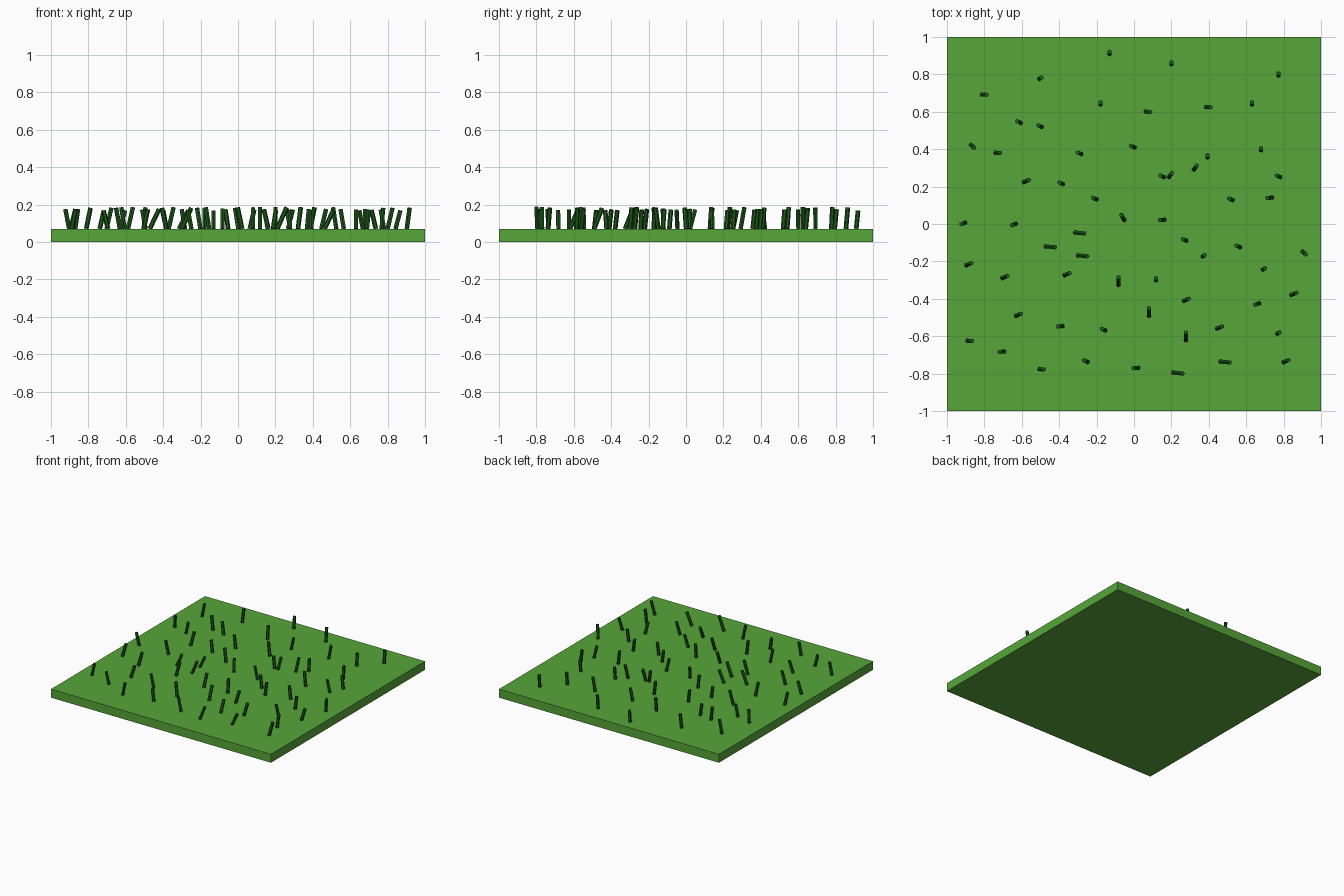
import bpy, bmesh
from mathutils import Vector


def material(name, color):
    m = bpy.data.materials.new(name)
    m.diffuse_color = (*color, 1)
    return m


def finish(name, bm, mat):
    me = bpy.data.meshes.new(name)
    bm.to_mesh(me)
    bm.free()
    me.materials.append(mat)
    ob = bpy.data.objects.new(name, me)
    bpy.context.collection.objects.link(ob)


TOP = 0.07        # upper face of the ground slab
RADIUS = 0.0125   # blade radius

# ground slab
bm = bmesh.new()
bmesh.ops.create_cube(bm, size=1)
bmesh.ops.scale(bm, vec=(2, 2, TOP), verts=bm.verts)
bmesh.ops.translate(bm, vec=(0, 0, TOP / 2), verts=bm.verts)
finish("ground_slab", bm, material("grass_green", (0.095, 0.38, 0.042)))

# grass blades: short leaning six-sided stems
blades = bmesh.new()
heights = (0.105, 0.112, 0.098, 0.115, 0.102)
count = 0


def tuft(lean, *centres):
    """Add blades that share one horizontal lean, placed by footprint centre."""
    global count
    for x, y in centres:
        h = heights[count % len(heights)]
        count += 1
        axis = Vector((lean[0], lean[1], h))
        rot = axis.to_track_quat('Z', 'Y').to_matrix().to_4x4()
        rot.translation = Vector((x, y, TOP + h / 2))
        bmesh.ops.create_cone(blades, cap_ends=True, segments=6, radius1=RADIUS,
                              radius2=RADIUS, depth=axis.length, matrix=rot)


# leaning strongly to the right
tuft((0.05, -0.005), (-0.447, -0.122), (-0.275, -0.17), (-0.29, -0.048),
     (0.235, -0.797), (0.487, -0.738))
# leaning to the right and back
tuft((0.026, 0.011), (-0.883, -0.215), (-0.69, -0.283), (-0.617, -0.485),
     (-0.358, -0.268), (0.28, -0.405), (0.458, -0.553), (0.813, -0.733),
     (0.855, -0.373), (-0.575, 0.23))
# leaning right
tuft((0.023, -0.002), (-0.878, -0.625), (-0.493, -0.777), (-0.8, 0.692),
     (-0.728, 0.38), (0.398, 0.625), (0.075, 0.6))
# leaning right and forward
tuft((0.015, -0.014), (-0.863, 0.415), (0.91, -0.155))
# leaning left
tuft((-0.024, -0.002), (-0.707, -0.683), (0.01, -0.77), (0.725, 0.14),
     (0.15, 0.022), (-0.395, -0.547))
# leaning left and back
tuft((-0.018, 0.008), (-0.258, -0.733), (-0.163, -0.565), (0.27, -0.085),
     (0.557, -0.12), (-0.21, 0.136), (-0.39, 0.218), (-0.615, 0.545),
     (-0.503, 0.523), (-0.292, 0.378), (-0.007, 0.414), (0.15, 0.255),
     (0.517, 0.132), (0.772, 0.255))
# leaning left and forward
tuft((-0.02, -0.008), (-0.913, 0.003), (-0.642, -0.003), (0.658, -0.428))
# slight right lean
tuft((0.01, 0.006), (-0.5, 0.78), (0.695, -0.24), (0.373, -0.17),
     (0.772, -0.583))
# leaning diagonally
tuft((0.015, 0.02), (0.195, 0.262), (0.328, 0.302))
tuft((-0.015, 0.027), (-0.06, 0.035))
# leaning back
tuft((0, 0.042), (-0.083, -0.305), (0.08, -0.47), (0.278, -0.6))
# almost upright
tuft((0, 0.01), (0.117, -0.295), (0.393, 0.362), (0.68, 0.4), (-0.18, 0.645),
     (-0.13, 0.915), (0.2, 0.86), (0.63, 0.645), (0.772, 0.8))

finish("grass_blades", blades, material("dark_green", (0.013, 0.1, 0.01)))
